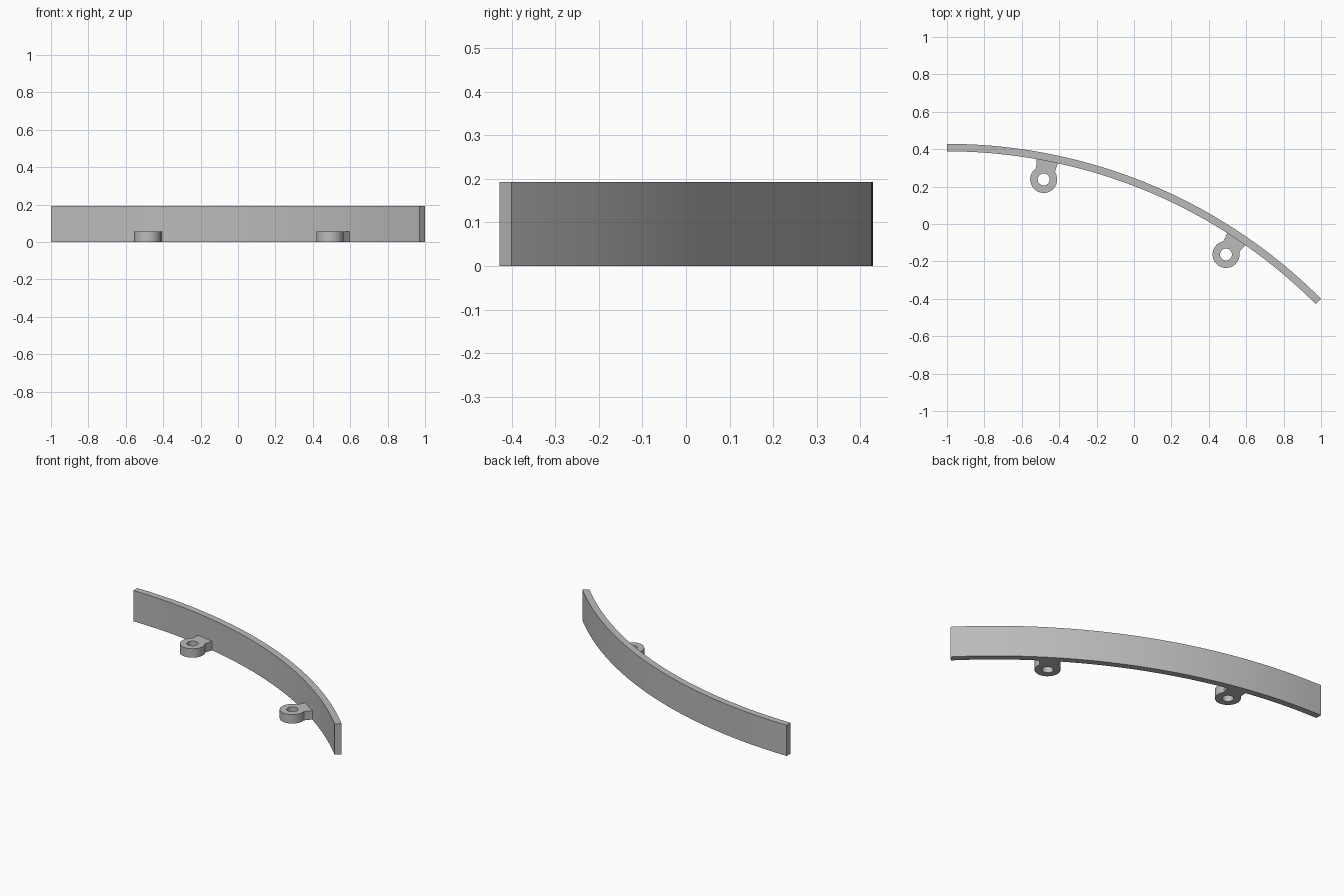
import bpy, bmesh
from math import sin, cos, pi, radians, atan2
from mathutils import Vector

cube = bpy.data.objects.get("Cube")
if cube:
    bpy.data.objects.remove(cube, do_unlink=True)

R_OUT, THICK, HEIGHT = 2.8284, 0.04, 0.193
CENTRE = Vector((-1.0, -2.4))
LUG_H, LUG_R, HOLE_R = 0.056, 0.072, 0.032

grey = bpy.data.materials.new("plain grey")
grey.use_nodes = True
colour = (0.5, 0.5, 0.5, 1)
grey.diffuse_color = colour
grey.node_tree.nodes["Principled BSDF"].inputs["Base Color"].default_value = colour


def finish(name, bm):
    """Turn a bmesh into a smooth-shaded object with sharp edges kept."""
    bmesh.ops.recalc_face_normals(bm, faces=bm.faces)
    mesh = bpy.data.meshes.new(name)
    bm.to_mesh(mesh)
    bm.free()
    mesh.materials.append(grey)
    obj = bpy.data.objects.new(name, mesh)
    bpy.context.collection.objects.link(obj)
    bpy.ops.object.select_all(action='DESELECT')
    obj.select_set(True)
    bpy.context.view_layer.objects.active = obj
    bpy.ops.object.shade_smooth_by_angle(angle=radians(30))
    return obj


def raise_faces(bm, height):
    """Extrude all flat faces upwards into a solid."""
    geom = bmesh.ops.extrude_face_region(bm, geom=bm.faces[:])["geom"]
    verts = [g for g in geom if isinstance(g, bmesh.types.BMVert)]
    bmesh.ops.translate(bm, verts=verts, vec=(0, 0, height))


def add_loop(bm, points):
    verts = [bm.verts.new((x, y, 0)) for x, y in points]
    return [bm.edges.new((a, b)) for a, b in zip(verts, verts[1:] + verts[:1])]


# Curved wall: an eighth of a ring
def ring_point(radius, angle):
    return CENTRE + radius * Vector((sin(angle), cos(angle)))


bm = bmesh.new()
steps = 64
rows = []
for i in range(steps + 1):
    a = radians(45) * i / steps
    rows.append([bm.verts.new((*ring_point(r, a), 0)) for r in (R_OUT, R_OUT - THICK)])
for (a, b), (c, d) in zip(rows, rows[1:]):
    bm.faces.new((a, c, d, b))
raise_faces(bm, HEIGHT)
finish("curved_wall", bm)


# Mounting lugs: round eye with a slightly flared neck reaching the wall
def make_lug(name, x, y):
    bm = bmesh.new()
    start = radians(46)
    sweep = 2 * pi - 2 * start
    eye = [(LUG_R * sin(start + sweep * i / 40), LUG_R * cos(start + sweep * i / 40))
           for i in range(41)]
    neck = [(-0.053, 0.07), (-0.059, 0.101), (0.059, 0.101), (0.053, 0.07)]
    hole = [(HOLE_R * cos(2 * pi * i / 32), HOLE_R * sin(2 * pi * i / 32)) for i in range(32)]
    edges = add_loop(bm, eye + neck) + add_loop(bm, hole)
    bmesh.ops.triangle_fill(bm, edges=edges, use_beauty=True, normal=(0, 0, 1))
    raise_faces(bm, LUG_H)
    lug = finish(name, bm)
    lug.location = (x, y, 0)
    lug.rotation_euler.z = -atan2(x - CENTRE.x, y - CENTRE.y)


make_lug("right_lug", -0.483, 0.238)
make_lug("left_lug", 0.492, -0.163)
